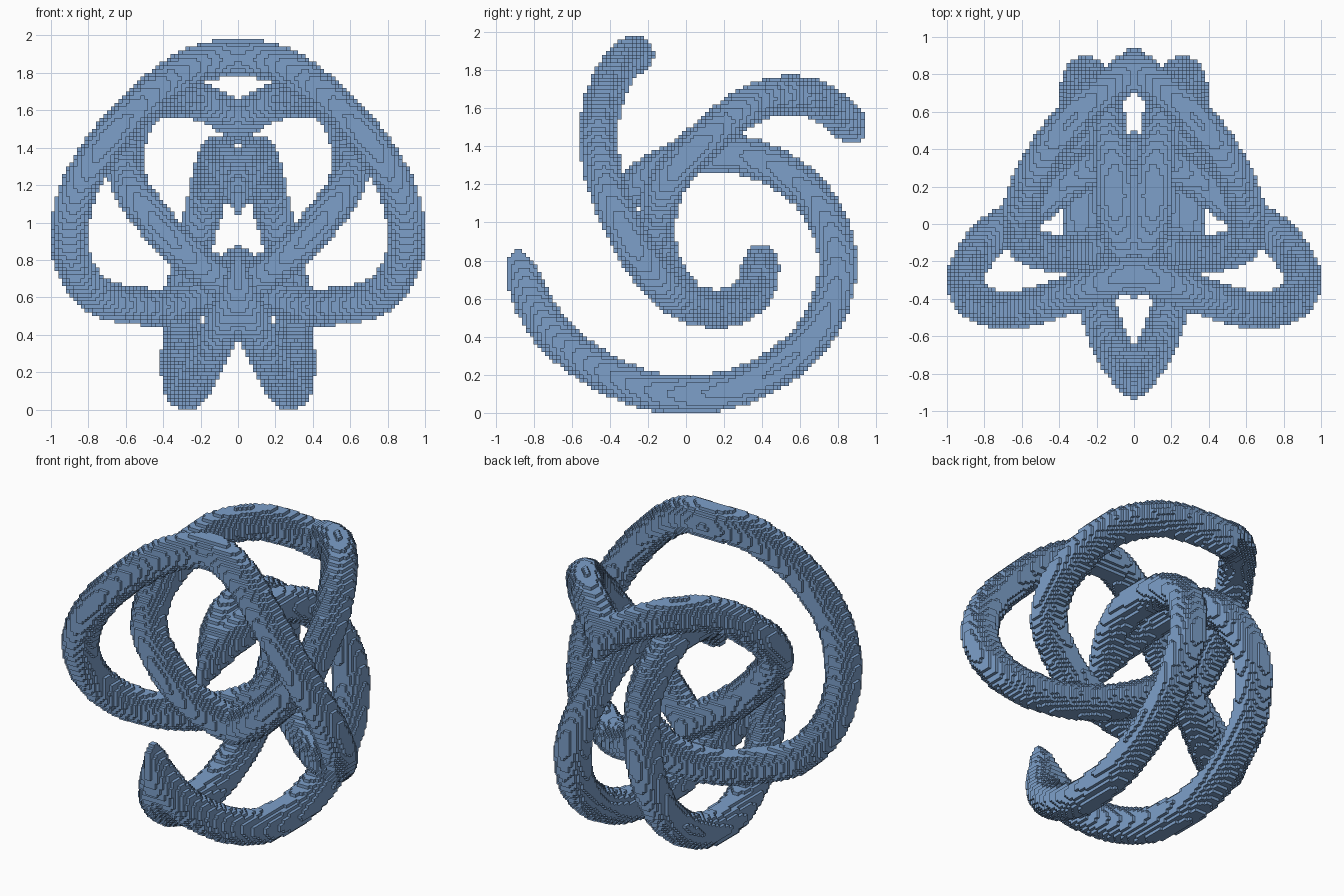
import bpy
import math
from mathutils import Vector

cube = bpy.data.objects.get("Cube")
if cube:
    bpy.data.objects.remove(cube, do_unlink=True)

CELL = 0.02      # edge of one small block
RADIUS = 0.102   # tube radius

blue = bpy.data.materials.new("steel_blue")
blue.use_nodes = True
COLOUR = (0.205, 0.35, 0.59, 1.0)
blue.diffuse_color = COLOUR
blue.node_tree.nodes["Principled BSDF"].inputs["Base Color"].default_value = COLOUR


def smooth_path(points, steps=16):
    """Smooth curve through the points, ends included."""
    pts = [Vector(p) for p in points]
    pts = [2 * pts[0] - pts[1]] + pts + [2 * pts[-1] - pts[-2]]
    path = []
    for a, b, c, d in zip(pts, pts[1:], pts[2:], pts[3:]):
        for s in range(steps + 1):
            t = s / steps
            path.append(0.5 * (2 * b + (c - a) * t
                               + (2 * a - 5 * b + 4 * c - d) * t ** 2
                               + (3 * b - a - 3 * c + d) * t ** 3))
    return path


def fill_cells(path):
    """Grid cells inside the tube, cut at x = 0 and mirrored to a mitred ring."""
    cells = set()
    n = math.ceil(RADIUS / CELL) + 1
    reach = range(-n, n + 1)
    r2 = (RADIUS / CELL) ** 2
    for p in path:
        gx, gy, gz = p / CELL
        bx, by, bz = math.floor(gx), math.floor(gy), math.floor(gz)
        for i in reach:
            if bx + i < 0:
                continue
            dx = (bx + i + 0.5 - gx) ** 2
            for j in reach:
                dxy = dx + (by + j + 0.5 - gy) ** 2
                if dxy > r2:
                    continue
                for k in reach:
                    if dxy + (bz + k + 0.5 - gz) ** 2 <= r2 and bz + k >= 0:
                        cells.add((bx + i, by + j, bz + k))
    return cells | {(-1 - i, j, k) for i, j, k in cells}


def block_ring(name, half):
    """Build the outer block faces of one tube ring."""
    cells = fill_cells(smooth_path(half))
    index, faces = {}, []
    for cell in cells:
        for axis in range(3):
            u, v = (axis + 1) % 3, (axis + 2) % 3
            for side in (1, -1):
                near = list(cell)
                near[axis] += side
                if tuple(near) in cells:
                    continue
                face = []
                for du, dv in ((0, 0), (1, 0), (1, 1), (0, 1)):
                    corner = list(cell)
                    corner[axis] += side > 0
                    corner[u] += du
                    corner[v] += dv
                    face.append(index.setdefault(tuple(corner), len(index)))
                faces.append(face if side > 0 else face[::-1])
    mesh = bpy.data.meshes.new(name)
    mesh.from_pydata([[c * CELL for c in v] for v in index], [], faces)
    mesh.materials.append(blue)
    obj = bpy.data.objects.new(name, mesh)
    bpy.context.collection.objects.link(obj)


# Each half path starts and ends just past x = 0, where the halves are mitred.
# Wide ring: over the top, out to the sides and under to the middle
block_ring("wide_ring", [
    (-.25, -.34, 1.83), (0, -.27, 1.88), (.25, -.34, 1.83), (.5, -.43, 1.65),
    (.71, -.46, 1.42), (.85, -.41, 1.18), (.9, -.32, .96), (.87, -.2, .76),
    (.75, -.05, .61), (.55, .08, .555), (.35, .23, .555), (.15, .35, .63),
    (0, .39, .76), (-.13, .4, .87)])

# Long ring: front tip, under the base, up the back and forward again
block_ring("long_ring", [
    (-.12, -.91, .9), (0, -.82, .62), (.1, -.69, .41), (.19, -.46, .23),
    (.25, -.2, .12), (.28, 0, .1), (.3, .25, .13), (.31, .5, .25),
    (.3, .7, .45), (.27, .79, .7), (.23, .78, .9), (.17, .68, 1.12),
    (.14, .5, 1.27), (.11, .3, 1.35), (.1, .1, 1.36), (.07, -.08, 1.31),
    (0, -.23, 1.215), (-.12, -.42, 1.03)])

# Back ring: rear tip, over the upper back and down to the centre
block_ring("back_ring", [
    (-.13, .92, 1.43), (0, .83, 1.54), (.14, .73, 1.62), (.28, .62, 1.665),
    (.42, .45, 1.66), (.52, .29, 1.59), (.585, .13, 1.46), (.605, 0, 1.34),
    (.57, -.11, 1.18), (.47, -.15, 1.04), (.33, -.15, .88), (.17, -.11, .75),
    (0, -.04, .65), (-.15, .04, .58)])
